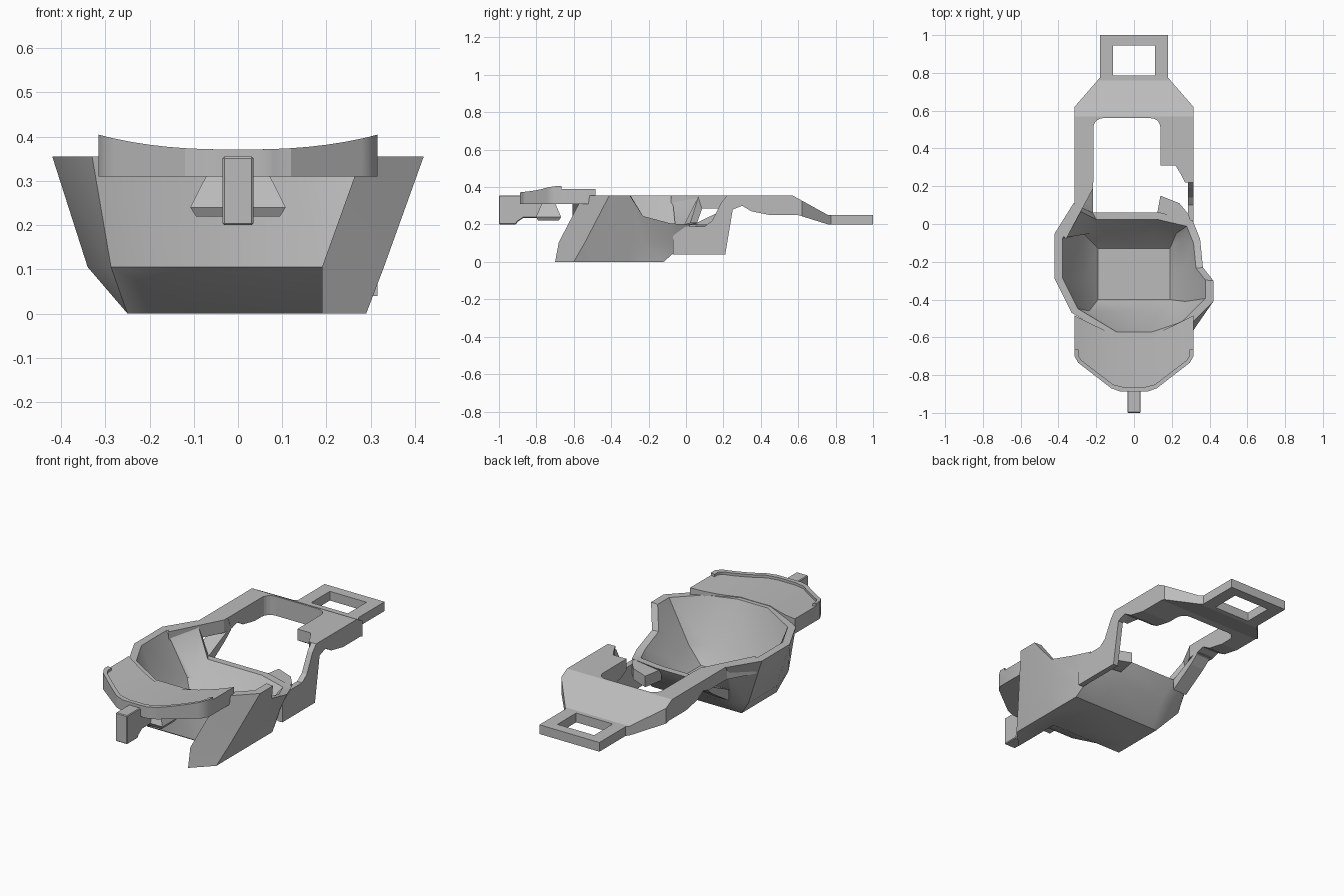
import bpy, bmesh, math
from mathutils import Vector

if "Cube" in bpy.data.objects:
    bpy.data.objects.remove(bpy.data.objects["Cube"])

GREY = (0.5, 0.5, 0.5, 1)
mat = bpy.data.materials.new("plain grey")
mat.use_nodes = True
mat.diffuse_color = GREY
mat.node_tree.nodes["Principled BSDF"].inputs["Base Color"].default_value = GREY


def finish(name, bm):
    bmesh.ops.recalc_face_normals(bm, faces=bm.faces)
    mesh = bpy.data.meshes.new(name)
    bm.to_mesh(mesh)
    bm.free()
    mesh.materials.append(mat)
    ob = bpy.data.objects.new(name, mesh)
    bpy.context.collection.objects.link(ob)
    return ob


def prism_mesh(pts, axis, lo, hi):
    """Extrude a 2D outline along an axis: 'z' takes (x, y), 'x' takes (y, z)."""
    bm = bmesh.new()
    place = (lambda a, b, c: (a, b, c)) if axis == "z" else (lambda a, b, c: (c, a, b))
    low = [bm.verts.new(place(a, b, lo)) for a, b in pts]
    high = [bm.verts.new(place(a, b, hi)) for a, b in pts]
    bm.faces.new(low)
    bm.faces.new(high)
    n = len(pts)
    for i in range(n):
        j = (i + 1) % n
        bm.faces.new((low[i], low[j], high[j], high[i]))
    return bm


def prism(name, pts, axis, lo, hi):
    return finish(name, prism_mesh(pts, axis, lo, hi))


def boolean(ob, cutter, operation):
    cutter.hide_render = True
    cutter.hide_viewport = True
    cutter.display_type = "WIRE"
    mod = ob.modifiers.new(cutter.name, "BOOLEAN")
    mod.operation = operation
    mod.object = cutter
    mod.solver = "EXACT"


def rounded_rect(x0, x1, y0, y1, r):
    pts = []
    corners = ((x1 - r, y1 - r), (x0 + r, y1 - r), (x0 + r, y0 + r), (x1 - r, y0 + r))
    for k, (cx, cy) in enumerate(corners):
        for s in range(6):
            a = math.radians(90 * k + 18 * s)
            pts.append((cx + r * math.cos(a), cy + r * math.sin(a)))
    return pts


def mirrored(half):
    """Close an outline given on the +x side."""
    return half + [(-x, y) for x, y in reversed(half)]


def clamp(v, lo, hi):
    return max(lo, min(hi, v))


# Tub: outer rings from floor to rim, then an inner wall down to the basin floor
rim = [(-.1, -.61, .355), (-.33, -.47, .355), (-.42, -.29, .355), (-.42, -.05, .355),
       (-.32, .11, .355), (-.22, .06, .21), (.14, .06, .21), (.31, .02, .2),
       (.35, -.08, .205), (.365, -.23, .245), (.42, -.3, .355), (.42, -.41, .355),
       (.28, -.55, .355), (.1, -.61, .355)]
mid = [(clamp(x * .87, -.34, .33), clamp(y, -.6, 0), .105) for x, y, z in rim]
base = [(clamp(x, -.25, .29), clamp(y, -.42, -.12), 0) for x, y, z in rim]
# the left front corner reaches forward as a fin
mid[11:] = [(.33, -.54, .105), (.19, -.68, .105), (.19, -.6, .105)]
base[11:] = [(.29, -.6, 0), (.19, -.7, 0), (.19, -.42, 0)]
inner_rim = [(x * .9, -.27 + (y + .27) * .89, z) for x, y, z in rim]
inner_mid = [(clamp(x * .72, -.27, .27), clamp(y, -.46, -.05), .12) for x, y, z in rim]
basin = [(clamp(x, -.19, .19), clamp(y, -.4, -.13), .035) for x, y, z in rim]
bm = bmesh.new()
rings = [[bm.verts.new(p) for p in ring]
         for ring in (base, mid, rim, inner_rim, inner_mid, basin)]
for a, b in zip(rings, rings[1:]):
    for i in range(len(a)):
        j = (i + 1) % len(a)
        bm.faces.new((a[i], a[j], b[j], b[i]))
bm.faces.new(rings[0])
bm.faces.new(rings[-1])
bmesh.ops.remove_doubles(bm, verts=bm.verts, dist=.0005)
smooth_parts = [finish("tub", bm)]

# Left and right cheeks joining the tub to the rear frame
prism("left_cheek", [(-.07, .04), (.21, .04), (.25, .28), (.3, .3), (.3, .355), (.22, .355),
                     (.19, .32), (.14, .22), (.1, .19), (0, .19), (-.07, .14)],
      "x", .285, .315)
prism("left_shelf", [(.12, .04), (.14, .15), (.24, .11), (.29, .05), (.3, .01)],
      "z", .14, .2)
prism("right_cheek", [(.06, .15), (.2, .24), (.25, .28), (.25, .3), (.1, .23), (.06, .21)],
      "x", -.3, -.216)
prism("right_rail_joint", [(-.395, -.04), (-.36, -.08), (-.216, .19), (-.216, .26),
                           (-.315, .26), (-.315, .1)], "z", .285, .355)

# Rear frame: side profile trimmed to the plan outline, then opened
frame = prism("rear_frame", [(.22, .355), (.57, .355), (.76, .25), (1, .25), (1, .2), (.76, .2),
                             (.6, .25), (.45, .25), (.35, .27), (.3, .3), (.25, .285)],
              "x", -.5, .5)
plan = mirrored([(.315, 0), (.315, .62), (.18, .775), (.18, 1.1)])
boolean(frame, prism("frame_outline", plan, "z", -.1, .6), "INTERSECT")
openings = {
    "main_opening": rounded_rect(-.215, .14, .06, .56, .05),
    "side_opening": [(.1, .1), (.295, .1), (.28, .2), (.25, .26), (.22, .31), (.1, .31)],
    "loop_opening": rounded_rect(-.11, .11, .785, .945, .002),
}
for name, pts in openings.items():
    boolean(frame, prism(name, pts, "z", -.2, .7), "DIFFERENCE")


# Front plate and its lip, both dished across x
def dished(name, pts, bottom, lift):
    bm = prism_mesh(pts, "z", bottom, 1)
    for k in range(-7, 8):
        bmesh.ops.bisect_plane(bm, geom=bm.verts[:] + bm.edges[:] + bm.faces[:],
                               plane_co=Vector((k * .04, 0, 0)), plane_no=Vector((1, 0, 0)))
    for v in bm.verts:
        if v.co.z > .5:
            v.co.z = .357 + lift + .6 * abs(v.co.x) ** 2.5
    return finish(name, bm)


edge = [(.315, -.7), (.295, -.735), (.12, -.87), (.07, -.888)]
plate = dished("front_plate", mirrored([(.09, -.595), (.315, -.485)] + edge), .31, 0)
inner = [(.05, -.865), (.11, -.85), (.278, -.722), (.295, -.695), (.295, -.665)]
lip = dished("plate_lip", mirrored(inner + [(.315, -.665)] + edge), .315, .014)
smooth_parts += [plate, lip]

# Front hook and the stud beneath the plate
hook = prism("front_hook", [(-1, .2), (-.91, .2), (-.9, .215), (-.87, .235), (-.74, .235),
                            (-.74, .33), (-.86, .335), (-.885, .355), (-1, .355)],
             "x", -.035, .035)
bevel = hook.modifiers.new("soft_edges", "BEVEL")
bevel.width = .004
bm = bmesh.new()
for x, y, z in ((.095, .055, .22), (.108, .067, .24), (.07, .035, .315)):
    for sx in (-1, 1):
        for sy in (-1, 1):
            bm.verts.new((sx * x, -.735 + sy * y, z))
bmesh.ops.convex_hull(bm, input=bm.verts)
finish("plate_stud", bm)

# Smooth shading with sharp creases on the curved parts
for ob in bpy.context.scene.objects:
    ob.select_set(ob in smooth_parts)
bpy.context.view_layer.objects.active = smooth_parts[0]
bpy.ops.object.shade_smooth_by_angle(angle=math.radians(33))
